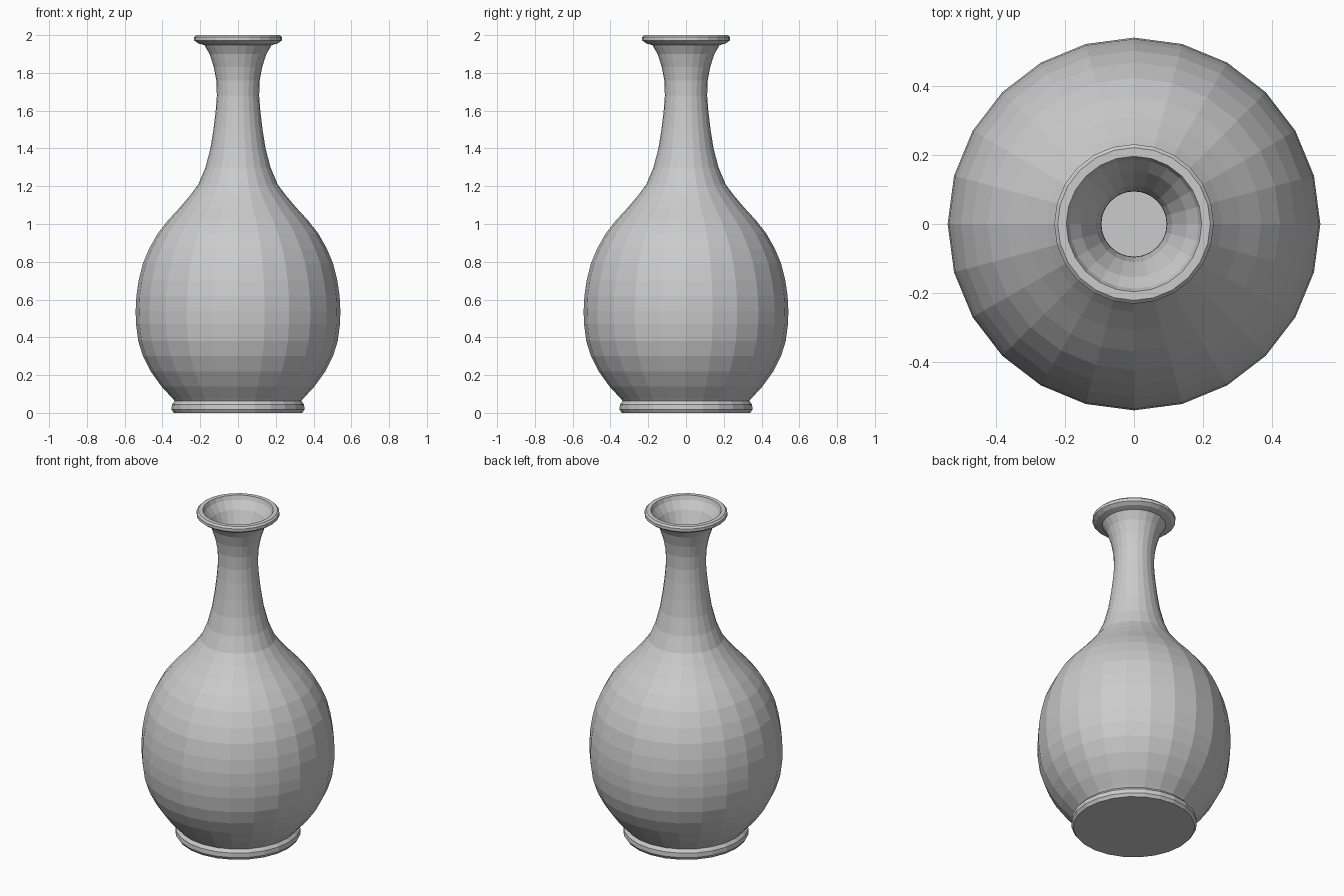
import bpy, bmesh, math
from mathutils import Vector

if "Cube" in bpy.data.objects:
    bpy.data.objects.remove(bpy.data.objects["Cube"])

SIDES = 24

# Half profile (radius, height): foot, belly, neck, lip
outer = [(.34, 0), (.352, .018), (.35, .045), (.335, .063), (.345, .075), (.405, .14),
         (.462, .22), (.503, .30), (.528, .38), (.54, .47), (.542, .54), (.538, .62),
         (.526, .70), (.504, .79), (.47, .87), (.425, .95), (.37, 1.02), (.31, 1.085),
         (.255, 1.15), (.21, 1.21), (.172, 1.30), (.146, 1.40), (.13, 1.50), (.118, 1.60),
         (.112, 1.68), (.115, 1.76), (.128, 1.83), (.15, 1.90), (.178, 1.947),
         (.212, 1.957), (.232, 1.972), (.232, 1.99), (.222, 2.0)]
# Funnel and hollow inside, down to the floor
inner = [(.197, 2.0), (.188, 1.975), (.155, 1.93), (.11, 1.83), (.096, 1.75), (.095, 1.68),
         (.1, 1.60), (.127, 1.40), (.19, 1.21), (.29, 1.08), (.40, .95), (.483, .79),
         (.518, .62), (.52, .47), (.48, .30), (.39, .16), (.31, .08)]

# Shards in carving order: each is the side of planes where a*x + b*y + c*z > d
shoulder = [(0, .53, 1, 1.10), (.2, 0, 1, 1.10)]
neck_break = [(.5, .35, 1, 1.61)]
shards = [
    ("rim_right_shard", [(0, 1.2, 1, 1.80), (0, -.8, 1, 1.80), (1, 0, 0, .02)] + neck_break),
    ("rim_front_shard", [(.45, 0, 1, 1.88), (.47, -1, 0, -.11)]),
    ("upper_neck_shard", neck_break),
    ("lower_neck_shard", shoulder),
    ("right_body_shard", [(0, 1.23, 1, .066), (0, .92, -1, -.95), (1, 0, -.33, -.14)]),
    ("base_shard", [(.42, 0, -1, -.44), (0, -1.23, -1, -.066)]),
    ("front_body_shard", [(1.38, 0, 1, .656), (-.42, 0, 1, .44), (0, -.92, 1, .95)]),
    ("left_body_shard", [(.8, -1, 0, -.15), (-1.38, 0, -1, -.656)]),
    ("back_body_shard", []),
]


def lathe(profile):
    """Closed vessel turned about z."""
    bm = bmesh.new()
    rings = [[bm.verts.new((r * math.cos(math.tau * i / SIDES),
                            r * math.sin(math.tau * i / SIDES), z))
              for i in range(SIDES)] for r, z in profile]
    for a, b in zip(rings, rings[1:]):
        for i in range(SIDES):
            j = (i + 1) % SIDES
            bm.faces.new((a[i], a[j], b[j], b[i]))
    bm.faces.new(rings[0][::-1])
    bm.faces.new(rings[-1])
    return bm


def carve(bm, layer, planes, index):
    """Claim the unclaimed faces on the inner side of every plane."""
    for f in bm.faces:
        if f[layer] == 0:
            f[layer] = 99
    for a, b, c, d in planes:
        n = Vector((a, b, c))
        faces = [f for f in bm.faces if f[layer] == 99]
        edges = list({e for f in faces for e in f.edges})
        verts = list({v for f in faces for v in f.verts})
        bmesh.ops.bisect_plane(bm, geom=verts + edges + faces, dist=1e-5,
                               plane_co=n * (d / n.length_squared), plane_no=n)
        for f in bm.faces:
            if f[layer] == 99 and f.calc_center_median().dot(n) < d:
                f[layer] = 0
    for f in bm.faces:
        if f[layer] == 99:
            f[layer] = index


# Turn the vase and mark its broken pieces
vase = lathe(outer + inner)
layer = vase.faces.layers.int.new("shard")
for k, (name, planes) in enumerate(shards, 1):
    carve(vase, layer, planes, k)

# One flat-shaded object per piece
for k, (name, planes) in enumerate(shards, 1):
    piece = vase.copy()
    tag = piece.faces.layers.int["shard"]
    bmesh.ops.delete(piece, geom=[f for f in piece.faces if f[tag] != k], context='FACES')
    if piece.faces:
        mesh = bpy.data.meshes.new(name)
        piece.to_mesh(mesh)
        bpy.context.collection.objects.link(bpy.data.objects.new(name, mesh))
    piece.free()
vase.free()
